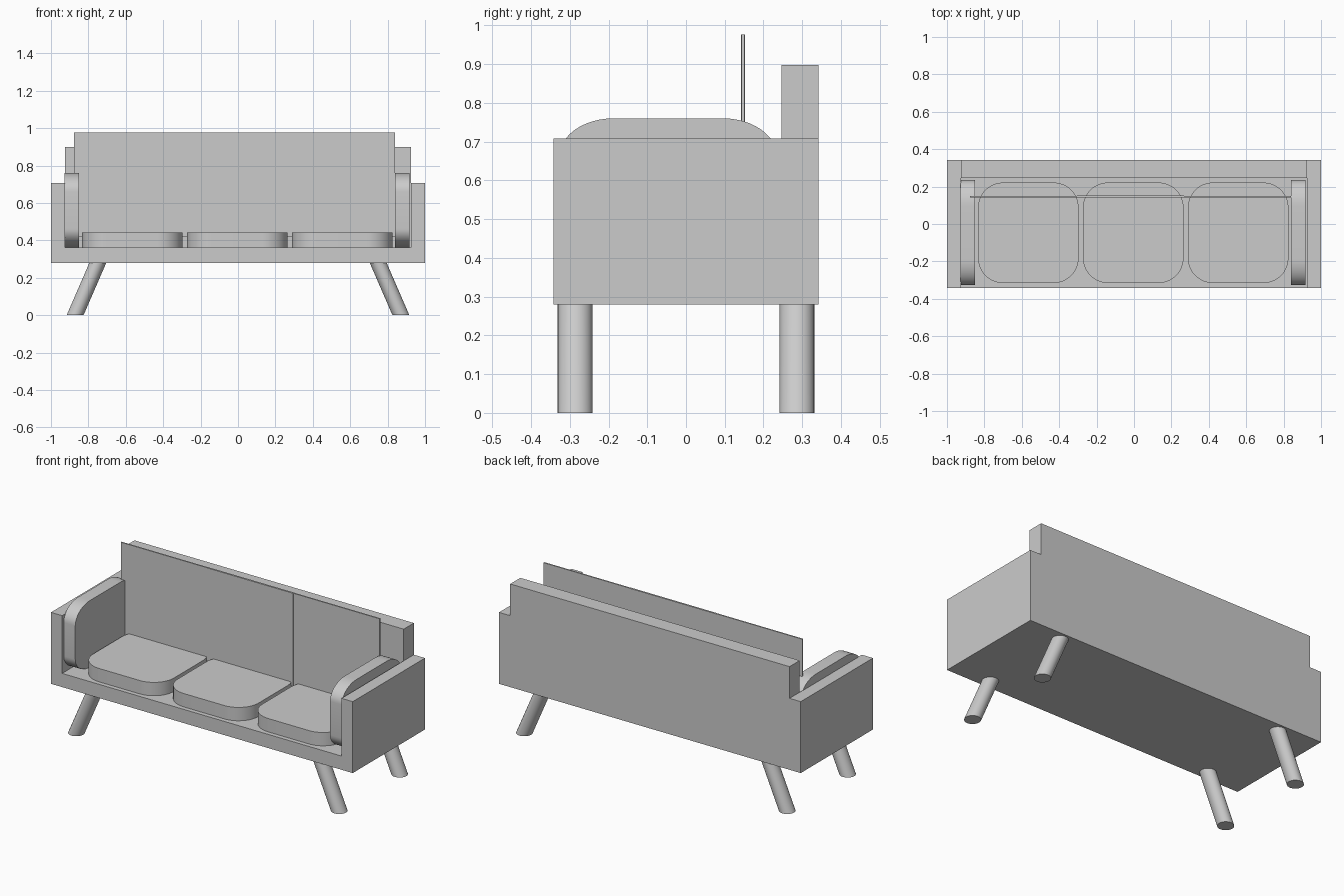
import bpy, math

if "Cube" in bpy.data.objects:
    bpy.data.objects.remove(bpy.data.objects["Cube"])


def mesh_object(name, verts, faces, smooth=False):
    me = bpy.data.meshes.new(name)
    me.from_pydata(verts, [], faces)
    ob = bpy.data.objects.new(name, me)
    bpy.context.collection.objects.link(ob)
    if smooth:
        bpy.ops.object.select_all(action='DESELECT')
        ob.select_set(True)
        bpy.context.view_layer.objects.active = ob
        bpy.ops.object.shade_smooth_by_angle(angle=math.radians(35))
    return ob


def loft(name, start, end, smooth=False):
    """Join two matching counter-clockwise (seen from the end side) loops."""
    n = len(start)
    faces = [tuple(reversed(range(n))), tuple(range(n, 2 * n))]
    faces += [(i, (i + 1) % n, n + (i + 1) % n, n + i) for i in range(n)]
    return mesh_object(name, start + end, faces, smooth)


def box(name, x0, x1, y0, y1, z0, z1):
    loop = [(x0, y0), (x1, y0), (x1, y1), (x0, y1)]
    return loft(name, [(x, y, z0) for x, y in loop], [(x, y, z1) for x, y in loop])


def rounded(w, h, rw, rh, steps=12):
    """Rectangle outline with elliptical corners, centred on the origin."""
    pts = []
    for k, (sx, sy) in enumerate([(1, 1), (-1, 1), (-1, -1), (1, -1)]):
        for i in range(steps + 1):
            a = math.pi / 2 * (k + i / steps)
            pts.append((sx * (w / 2 - rw) + rw * math.cos(a),
                        sy * (h / 2 - rh) + rh * math.sin(a)))
    return pts


# U-shaped frame: floor and both arms in one profile
D = 0.342
u = [(-1, 0.28), (1, 0.28), (1, 0.708), (0.926, 0.708), (0.926, 0.362),
     (-0.926, 0.362), (-0.926, 0.708), (-1, 0.708)]
loft("frame", [(x, D, z) for x, z in u], [(x, -D, z) for x, z in u])

# Backrest standing on the floor between the arms
box("backrest", -0.926, 0.926, 0.246, D, 0.362, 0.898)

# Seat cushions and thin back panels, three of each
seat = rounded(0.537, 0.537, 0.133, 0.133)
for i in range(3):
    cx = -0.565 + 0.561 * i
    loft(f"seat_cushion_{i + 1}",
         [(cx + x, y - 0.047, 0.362) for x, y in seat],
         [(cx + x, y - 0.047, 0.442) for x, y in seat], True)
    px = -0.877 + 0.572 * i
    t = 0.0055 if i == 1 else 0.004
    box(f"back_panel_{i + 1}", px, px + 0.572, 0.147 - t, 0.147 + t, 0.42, 0.976)

# Upright arm cushions
arm = rounded(0.562, 0.398, 0.139, 0.099)
for name, x0 in (("left", -0.928), ("right", 0.839)):
    loft(f"{name}_arm_cushion",
         [(x0, y - 0.046, z + 0.561) for y, z in arm],
         [(x0 + 0.078, y - 0.046, z + 0.561) for y, z in arm], True)

# Splayed round legs, cut level at the ground
circle = [(0.0452 * math.cos(2 * math.pi * i / 32),
           0.0452 * math.sin(2 * math.pi * i / 32)) for i in range(32)]
for sx, side in ((-1, "left"), (1, "right")):
    for sy, end in ((-1, "front"), (1, "back")):
        loft(f"{end}_{side}_leg",
             [(sx * 0.871 + x, sy * 0.286 + y, 0) for x, y in circle],
             [(sx * 0.749 + x, sy * 0.286 + y, 0.281) for x, y in circle], True)
